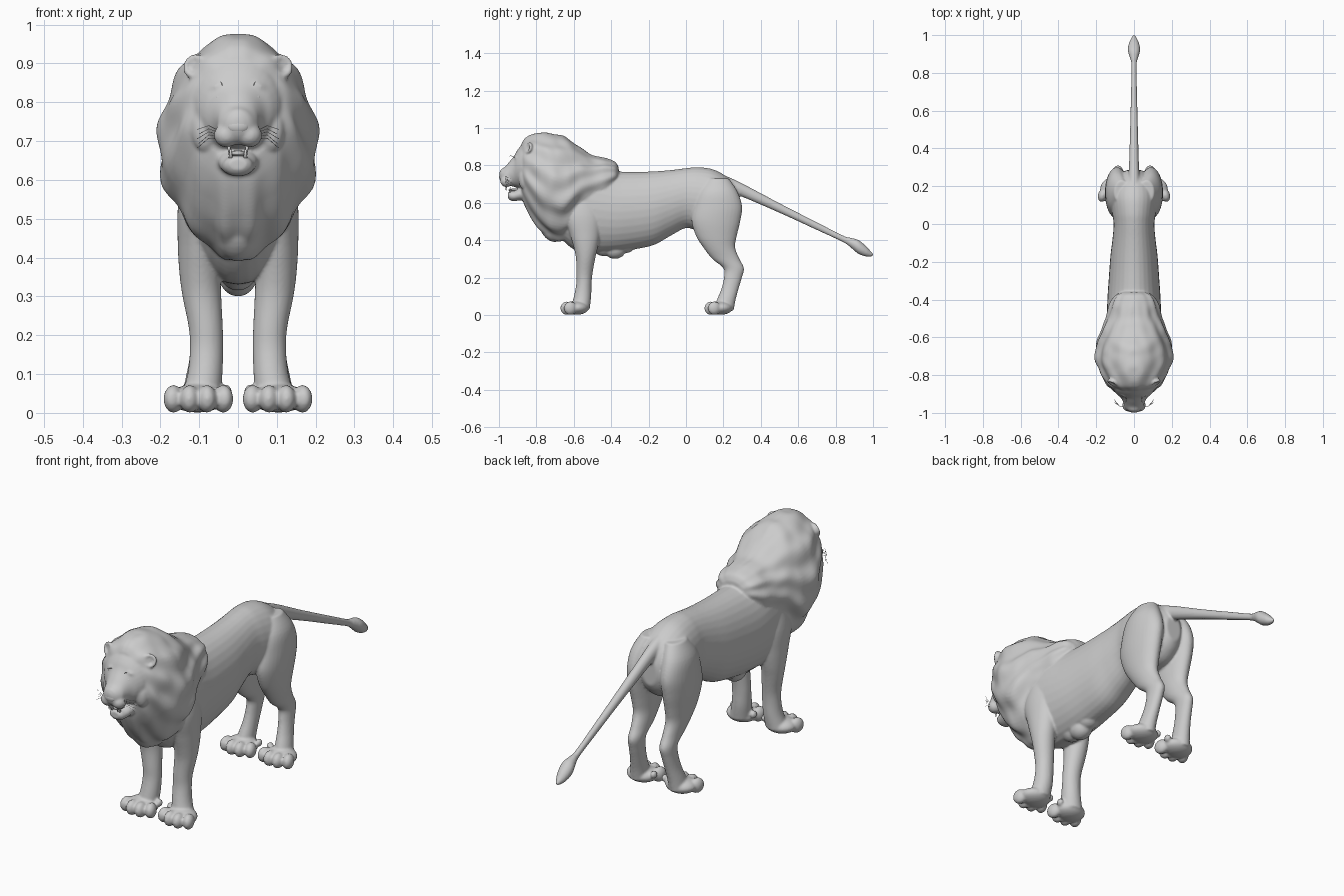
import bpy, bmesh, math
from mathutils import Vector, Matrix, Euler, noise


def spline(rows, n):
    """Catmull-Rom interpolation of rows of numbers."""
    out = []
    for i in range(len(rows) - 1):
        a, b, c, d = (rows[max(0, min(len(rows) - 1, i + k))] for k in (-1, 0, 1, 2))
        for j in range(n):
            t = j / n
            out.append([.5 * (2 * q + (r - p) * t + (2 * p - 5 * q + 4 * r - s) * t * t
                              + (3 * q - p - 3 * r + s) * t ** 3)
                        for p, q, r, s in zip(a, b, c, d)])
    return out + [list(rows[-1])]


def loft(bm, rows, axis='y', side=1, seg=32, n=5, shape=None):
    """Rows: position along axis, x centre, other centre, x radius, other radius."""
    rings = []
    for t, cx, c, hx, h in spline(rows, n):
        hx, h = max(hx, .002), max(h, .002)
        ring = []
        for k in range(seg):
            a = 2 * math.pi * k / seg
            u, w = math.sin(a), math.cos(a)
            if shape:
                u, w = shape(t, u, w)
            x, v = side * cx + hx * u, c + h * w
            ring.append(bm.verts.new((x, t, v) if axis == 'y' else (x, v, t)))
        rings.append(ring)
    for r0, r1 in zip(rings, rings[1:]):
        for k in range(seg):
            m = (k + 1) % seg
            bm.faces.new((r0[k], r0[m], r1[m], r1[k]))
    bm.faces.new(rings[0][::-1])
    bm.faces.new(rings[-1])


def span(rows):
    """Rows of y, top, bottom, half width turned into loft rows."""
    return [(y, 0, (t + b) / 2, w, (t - b) / 2) for y, t, b, w in rows]


def ball(bm, loc, size, rot=(0, 0, 0)):
    bmesh.ops.create_uvsphere(bm, u_segments=24, v_segments=14, radius=1,
                              matrix=Matrix.LocRotScale(Vector(loc), Euler(rot), Vector(size)))


def finish(bm, name):
    bmesh.ops.recalc_face_normals(bm, faces=bm.faces)
    me = bpy.data.meshes.new(name)
    bm.to_mesh(me)
    bm.free()
    for p in me.polygons:
        p.use_smooth = True
    ob = bpy.data.objects.new(name, me)
    bpy.context.collection.objects.link(ob)
    return ob


body = bmesh.new()

# torso
loft(body, span([
    (.285, .66, .53, .04), (.26, .70, .49, .075), (.21, .745, .45, .11), (.14, .78, .44, .125),
    (.06, .79, .45, .116), (0, .785, .465, .108), (-.08, .775, .425, .114), (-.17, .768, .375, .125),
    (-.28, .765, .35, .133), (-.38, .77, .335, .14), (-.48, .80, .33, .143), (-.58, .82, .34, .14),
    (-.66, .80, .40, .12), (-.72, .75, .48, .08)]))

# hair tuft under the chest
for y, z, r in ((-.44, .37, .055), (-.38, .355, .055), (-.33, .375, .045)):
    ball(body, (0, y, z), (.05, .06, r))

# tail with tuft
loft(body, [
    (.20, 0, .71, .035, .04), (.30, 0, .668, .027, .036), (.5, 0, .572, .021, .026),
    (.7, 0, .475, .016, .021), (.84, 0, .407, .014, .018), (.88, 0, .387, .022, .026),
    (.92, 0, .365, .033, .037), (.96, 0, .342, .026, .029), (.985, 0, .328, .014, .016),
    (1.002, 0, .32, .004, .005)], seg=20)

# head and lower jaw
loft(body, [
    (-.998, 0, .745, .012, .015), (-.988, 0, .744, .034, .036), (-.968, 0, .742, .05, .05),
    (-.945, 0, .755, .056, .064), (-.92, 0, .767, .07, .082), (-.90, 0, .782, .092, .102),
    (-.87, 0, .79, .113, .125), (-.82, 0, .79, .12, .13), (-.74, 0, .79, .12, .13)])
loft(body, [
    (-.952, 0, .64, .022, .015), (-.94, 0, .638, .036, .025), (-.92, 0, .637, .042, .028),
    (-.88, 0, .648, .052, .036), (-.80, 0, .66, .06, .05)])


# mane: an egg section broken up into hair locks
def locks(y, u, w):
    a = abs(math.atan2(u, w))
    k = 1 + .028 * math.sin(12 * a + 2.5 * math.sin(11 * y)) * min(1, a)
    k += .045 * noise.noise(Vector((abs(u) * 3, y * 13, w * 3)))
    if w < 0:
        u *= 1 - .28 * w * w
    return u * k, w * k


loft(body, span([
    (-.88, .915, .63, .10), (-.86, .945, .575, .135), (-.825, .965, .51, .16),
    (-.78, .975, .45, .182), (-.71, .968, .405, .203), (-.64, .945, .395, .2),
    (-.57, .90, .48, .176), (-.50, .855, .54, .148), (-.43, .838, .60, .13),
    (-.38, .82, .66, .10), (-.36, .79, .70, .06)]), seg=96, n=8, shape=locks)
ball(body, (0, -.72, .47), (.06, .06, .085), (.5, 0, 0))

for s in (1, -1):
    # hind leg
    loft(body, [
        (.73, .065, .17, .04, .06), (.66, .085, .17, .058, .105), (.58, .09, .17, .063, .13),
        (.50, .092, .16, .06, .13), (.42, .09, .163, .053, .108), (.36, .088, .178, .045, .085),
        (.30, .085, .213, .037, .073), (.25, .085, .255, .033, .055), (.20, .088, .251, .031, .048),
        (.14, .093, .235, .032, .046), (.08, .1, .215, .037, .05), (.025, .105, .2, .042, .055)],
        'z', s)
    # front leg
    loft(body, [
        (.64, .09, -.55, .045, .07), (.53, .103, -.55, .052, .095), (.43, .1, -.54, .055, .08),
        (.36, .098, -.536, .053, .064), (.30, .093, -.537, .05, .051), (.22, .083, -.543, .044, .043),
        (.165, .081, -.546, .043, .041), (.10, .085, -.553, .045, .046), (.03, .098, -.565, .052, .05)],
        'z', s)
    # paws with four toes each
    for cy in (-.60, .17):
        ball(body, (s * .104, cy + .015, .038), (.075, .065, .037))
        for dx, dy in ((-.064, -.018), (-.022, -.036), (.022, -.036), (.064, -.018)):
            ball(body, (s * .102 + dx, cy + dy, .036), (.025, .036, .036), (0, 0, dx * 4))
        ball(body, (s * .03, cy + .035, .055), (.014, .018, .018))
    # muzzle pad, brow and cheek
    ball(body, (s * .03, -.96, .715), (.032, .033, .031))
    ball(body, (s * .045, -.895, .842), (.03, .022, .014), (0, s * .25, 0))
    ball(body, (s * .085, -.865, .73), (.035, .03, .06))
    # cupped ear
    ear = Matrix.LocRotScale(Vector((s * .112, -.842, .893)), Euler((1.3, 0, s * .45)), None)
    ball(body, ear @ Vector((0, 0, -.012)), (.028, .012, .028), (0, 0, s * .45))
    rim = []
    for i in range(20):
        a = 2 * math.pi * i / 20
        rim.append(ear @ Vector((.025 * math.cos(a), .025 * math.sin(a), 0)))
    for p in rim:
        bmesh.ops.create_icosphere(body, subdivisions=1, radius=.009, matrix=Matrix.Translation(p))

# fuse the skin into one smooth surface
ob = finish(body, "body_with_mane")
rm = ob.modifiers.new("fuse", 'REMESH')
rm.mode = 'VOXEL'
rm.voxel_size = .0055
rm.use_smooth_shade = True
sm = ob.modifiers.new("soften", 'SMOOTH')
sm.factor = .5
sm.iterations = 5

# nose and tongue
bm = bmesh.new()
ball(bm, (0, -.985, .738), (.03, .014, .02))
finish(bm, "nose")
bm = bmesh.new()
ball(bm, (0, -.915, .668), (.022, .035, .008))
finish(bm, "tongue")

# eyes and canine teeth
eyes, teeth = bmesh.new(), bmesh.new()
for s in (1, -1):
    ball(eyes, (s * .045, -.911, .81), (.016, .016, .014))
    for x, y, z, flip in ((.023, -.962, .678, math.pi), (.019, -.94, .67, 0)):
        bmesh.ops.create_cone(teeth, cap_ends=True, segments=10, radius1=.006, radius2=.0008, depth=.028,
                              matrix=Matrix.Translation((s * x, y, z)) @ Matrix.Rotation(flip, 4, 'X'))
finish(eyes, "eyes")
finish(teeth, "teeth")

# whiskers on the muzzle and above the eyes
cu = bpy.data.curves.new("whiskers", 'CURVE')
cu.dimensions = '3D'
cu.bevel_depth = .0007
cu.bevel_resolution = 0
for s in (1, -1):
    hairs = [((.045, -.965, .705 + .005 * i), (.075, -.965, .708 + .008 * i),
              (.105 - .004 * (i % 2), -.945 + .008 * (i % 3), .682 + .012 * i)) for i in range(5)]
    hairs += [((.04, -.91, .84), (.042, -.93, .85), (.04 + .006 * i, -.945, .845 + .008 * i))
              for i in range(2)]
    for pts in hairs:
        sp = cu.splines.new('POLY')
        sp.points.add(2)
        for p, (x, y, z) in zip(sp.points, pts):
            p.co = (s * x, y, z, 1)
bpy.context.collection.objects.link(bpy.data.objects.new("whiskers", cu))
